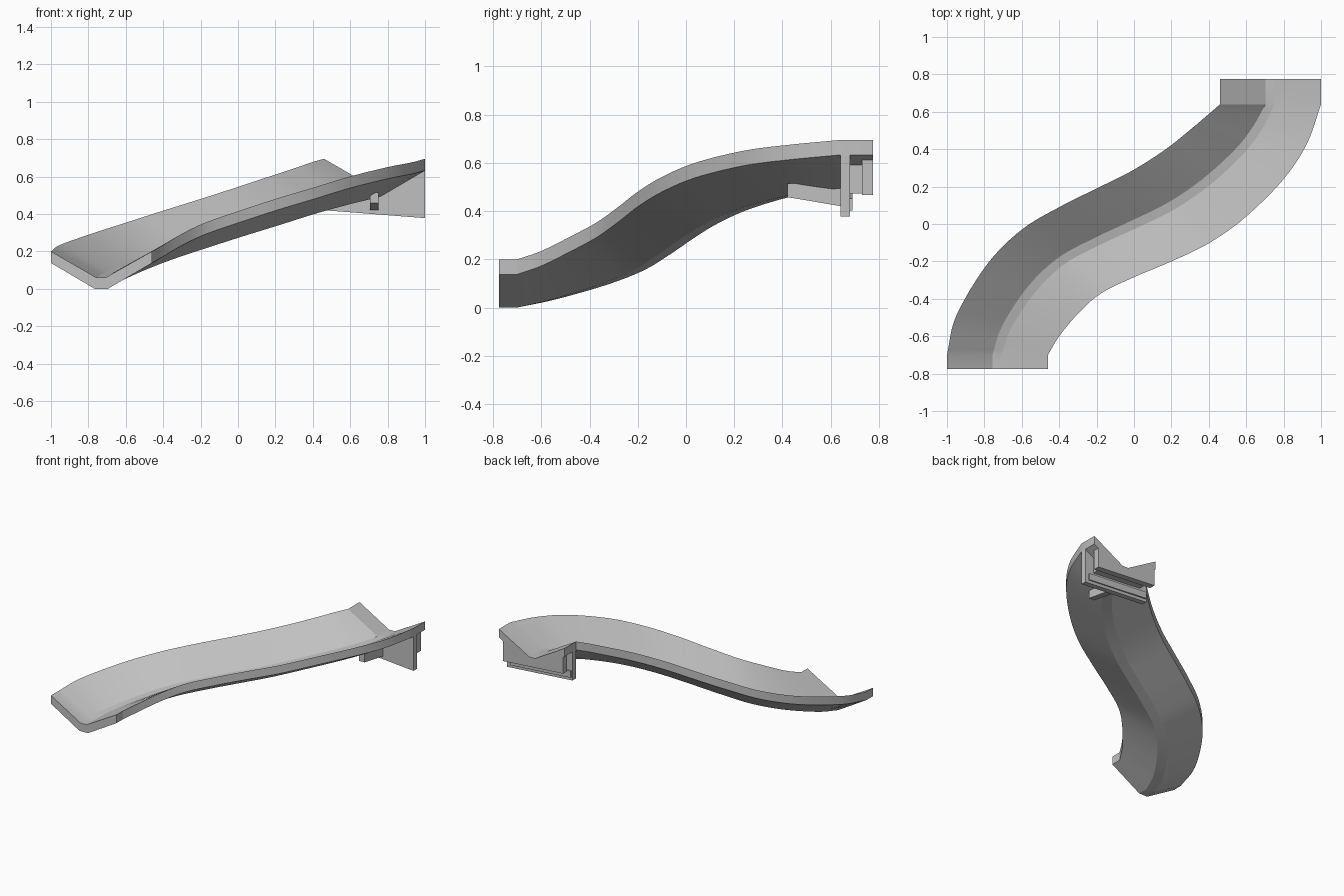
import bpy, bmesh, math
from mathutils import Vector

cube = bpy.data.objects.get("Cube")
if cube:
    bpy.data.objects.remove(cube, do_unlink=True)

grey = bpy.data.materials.new("plain grey")
grey.use_nodes = True
COLOUR = (0.53, 0.53, 0.53, 1)
grey.diffuse_color = COLOUR
grey.node_tree.nodes["Principled BSDF"].inputs["Base Color"].default_value = COLOUR

RISE = 0.495


def finish(bm, name, smooth=False):
    bmesh.ops.recalc_face_normals(bm, faces=bm.faces[:])
    mesh = bpy.data.meshes.new(name)
    bm.to_mesh(mesh)
    bm.free()
    obj = bpy.data.objects.new(name, mesh)
    bpy.context.collection.objects.link(obj)
    mesh.materials.append(grey)
    if smooth:
        bpy.ops.object.select_all(action='DESELECT')
        obj.select_set(True)
        bpy.context.view_layer.objects.active = obj
        bpy.ops.object.shade_smooth_by_angle(angle=math.radians(25))
    return obj


def loft(rings, name, smooth=False):
    """Skin a list of equal closed rings and cap both ends."""
    bm = bmesh.new()
    rows = [[bm.verts.new(p) for p in ring] for ring in rings]
    n = len(rows[0])
    for a, b in zip(rows, rows[1:]):
        for i in range(n):
            j = (i + 1) % n
            bm.faces.new((a[i], a[j], b[j], b[i]))
    bm.faces.new(rows[0])
    bm.faces.new(rows[-1])
    return finish(bm, name, smooth)


def catmull(p, steps):
    """Smooth curve through the points."""
    out = []
    for i in range(len(p) - 1):
        m0 = (p[i + 1] - p[i - 1]) / 2 if i else p[1] - p[0]
        m1 = (p[i + 2] - p[i]) / 2 if i + 2 < len(p) else p[-1] - p[-2]
        for k in range(steps):
            s = k / steps
            out.append(p[i] * (2*s**3 - 3*s**2 + 1) + m0 * (s**3 - 2*s**2 + s)
                       + p[i + 1] * (3*s**2 - 2*s**3) + m1 * (s**3 - s**2))
    return out + [p[-1]]


# Chute: rise fraction, left rim x and y, right rim x and y
stations = [
    (0, -1, -.70, -.46, -.70),
    (.07, -.95, -.49, -.40, -.60),
    (.19, -.785, -.215, -.30, -.48),
    (.31, -.60, -.03, -.175, -.37),
    (.44, -.40, .09, .01, -.28),
    (.566, -.20, .19, .20, -.20),
    (.69, -.01, .285, .405, -.10),
    (.81, .17, .40, .60, .04),
    (.91, .32, .52, .80, .24),
    (.96, .39, .58, .925, .43),
    (1, .46, .64, 1, .64),
]
lefts = catmull([Vector((lx, ly, t * RISE)) for t, lx, ly, rx, ry in stations], 6)
rights = catmull([Vector((rx, ry, t * RISE)) for t, lx, ly, rx, ry in stations], 6)

# Straight lead-in and lead-out
for rim in (lefts, rights):
    rim.insert(0, Vector((rim[0].x, -.775, 0)))
    rim.append(Vector((rim[-1].x, .775, RISE)))

# V-shaped section: fraction across the chute, height
section = [(0, .2), (0, .138), (.433, 0), (.563, 0), (1, .138), (1, .2),
           (.54, .06), (.45, .06)]
loft([[l.lerp(r, u) + Vector((0, 0, h)) for u, h in section]
      for l, r in zip(lefts, rights)], "chute", True)


# Connector under the upper end
def underside(x):
    """Height just inside the bottom of the chute's upper end."""
    return RISE + .003 + .138 * max(0, abs(x - .73) - .035) / .235


def slanted(x, z):
    """Bottom edges fall gently towards +x, reaching z at x = 1."""
    return z + .078 * (1 - x)


def cradle(name, x0, x1, y0, y1, z):
    outline = [(x, underside(x)) for x in (x0, .695, .765, x1)]
    outline += [(x, slanted(x, z)) for x in (x1, x0)]
    loft([[(x, y, h) for x, h in outline] for y in (y0, y1)], name)


cradle("connector_plate", .46, 1, .64, .68, .378)
cradle("connector_web", .52, .93, .675, .735, .468)
cradle("connector_tab", .47, .965, .73, .775, .463)

# Low lip along the back of the plate
loft([[(x, y, slanted(x, z)) for x, z in ((.47, .40), (.97, .40), (.97, .45), (.47, .45))]
      for y in (.675, .69)], "connector_lip")

# Sloping rib in front of the plate
loft([[(x, y, z) for y, z in ((.42, .458), (.645, .42), (.645, .51), (.42, .515))]
      for x in (.705, .75)], "support_rib")
